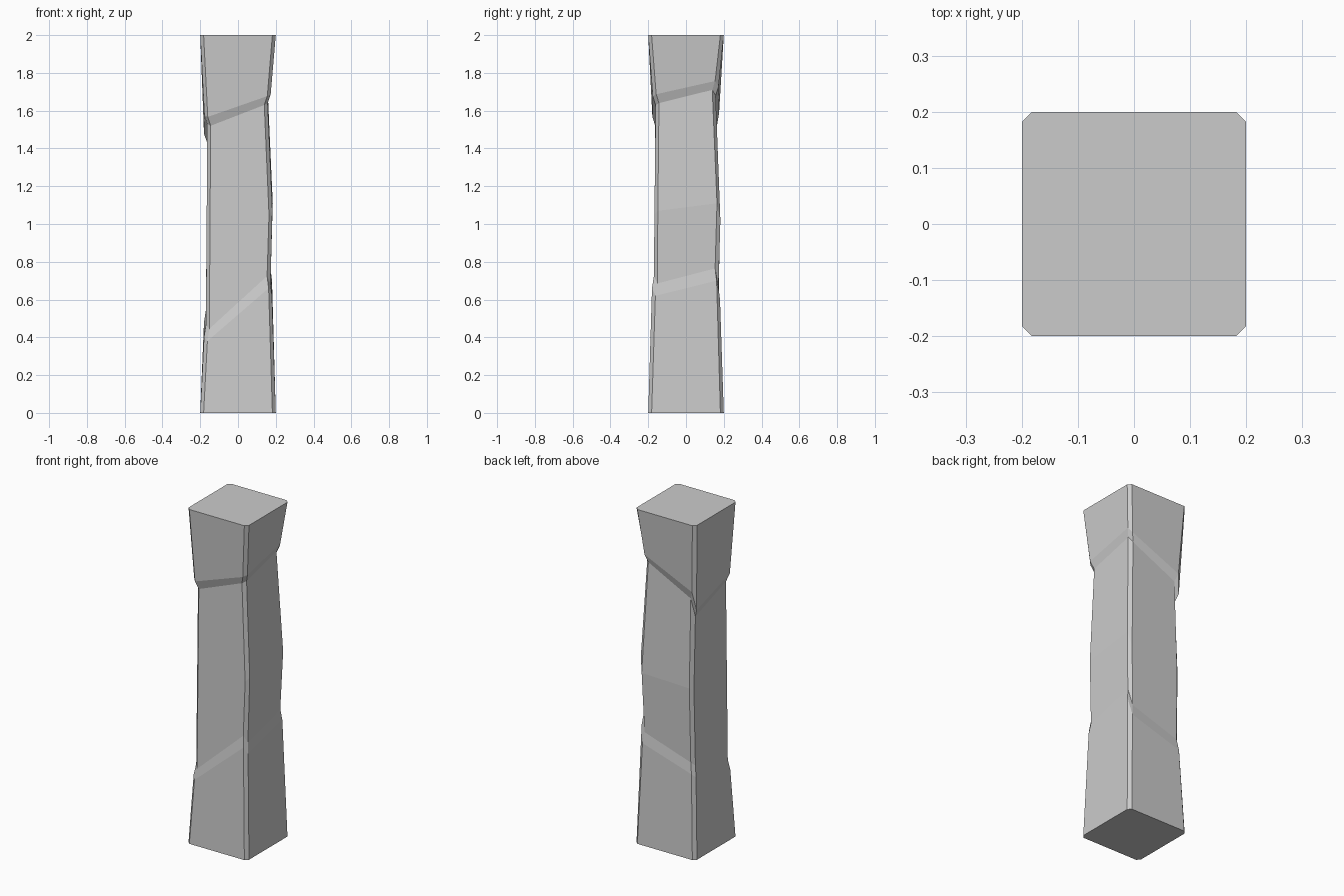
import bpy
import bmesh

cube = bpy.data.objects.get("Cube")
if cube:
    bpy.data.objects.remove(cube, do_unlink=True)


def flat_material(name, value):
    material = bpy.data.materials.new(name)
    material.use_nodes = True
    colour = (value, value, value, 1)
    material.diffuse_color = colour
    shader = next(n for n in material.node_tree.nodes if n.type == "BSDF_PRINCIPLED")
    shader.inputs["Base Color"].default_value = colour
    return material


# Corner signs, counter-clockwise from above, starting at front -x
CORNERS = ((-1, -1), (1, -1), (1, 1), (-1, 1))
CHAMFER = 0.018


def add_ring(bm, half_widths, heights):
    """Add a chamfered square loop with a half width per corner and a height per vertex."""
    ring = []
    for index, (sx, sy) in enumerate(CORNERS):
        half_x, half_y = half_widths[index]
        side = (sx * half_x, sy * (half_y - CHAMFER))
        face = (sx * (half_x - CHAMFER), sy * half_y)
        # Walking round the loop, the order of the two chamfer points alternates
        pair = (side, face) if sx * sy > 0 else (face, side)
        for x, y in pair:
            ring.append(bm.verts.new((x, y, heights[len(ring)])))
    return ring


def raised(heights, amount):
    return [z + amount for z in heights]


# Slanting lines carved around the stone
lower_cut = (0.40, 0.38, 0.66, 0.62, 0.70, 0.60, 0.50, 0.48)
middle_bend = (1.0, 1.0, 1.05, 1.07, 1.11, 1.02, 1.01, 1.0)
upper_cut = (1.53, 1.52, 1.63, 1.64, 1.71, 1.68, 1.54, 1.43)

levels = (
    # foot
    (((0.2, 0.2),) * 4, (0,) * 8),
    # lower ledge
    (((0.18, 0.18), (0.18, 0.18), (0.18, 0.18), (0.18, 0.18)), lower_cut),
    (((0.17, 0.17), (0.172, 0.17), (0.172, 0.172), (0.17, 0.172)), raised(lower_cut, 0.065)),
    # slight bulge of the shaft
    (((0.166, 0.167), (0.182, 0.167), (0.184, 0.182), (0.166, 0.18)), middle_bend),
    # neck and overhang
    (((0.163, 0.163), (0.157, 0.161), (0.157, 0.157), (0.163, 0.162)), upper_cut),
    (((0.178, 0.178), (0.173, 0.176), (0.172, 0.172), (0.18, 0.175)), raised(upper_cut, 0.047)),
    # head
    (((0.2, 0.2),) * 4, (2,) * 8),
)

# Stone pillar skinned from loop to loop
bm = bmesh.new()
rings = [add_ring(bm, widths, heights) for widths, heights in levels]
for low, high in zip(rings, rings[1:]):
    for i in range(len(low)):
        j = (i + 1) % len(low)
        bm.faces.new((low[i], low[j], high[j], high[i]))
bm.faces.new(reversed(rings[0]))
bm.faces.new(rings[-1])
bmesh.ops.recalc_face_normals(bm, faces=bm.faces)

mesh = bpy.data.meshes.new("stone_pillar")
bm.to_mesh(mesh)
bm.free()
mesh.materials.append(flat_material("stone grey", 0.6))
pillar = bpy.data.objects.new("stone_pillar", mesh)
bpy.context.collection.objects.link(pillar)
